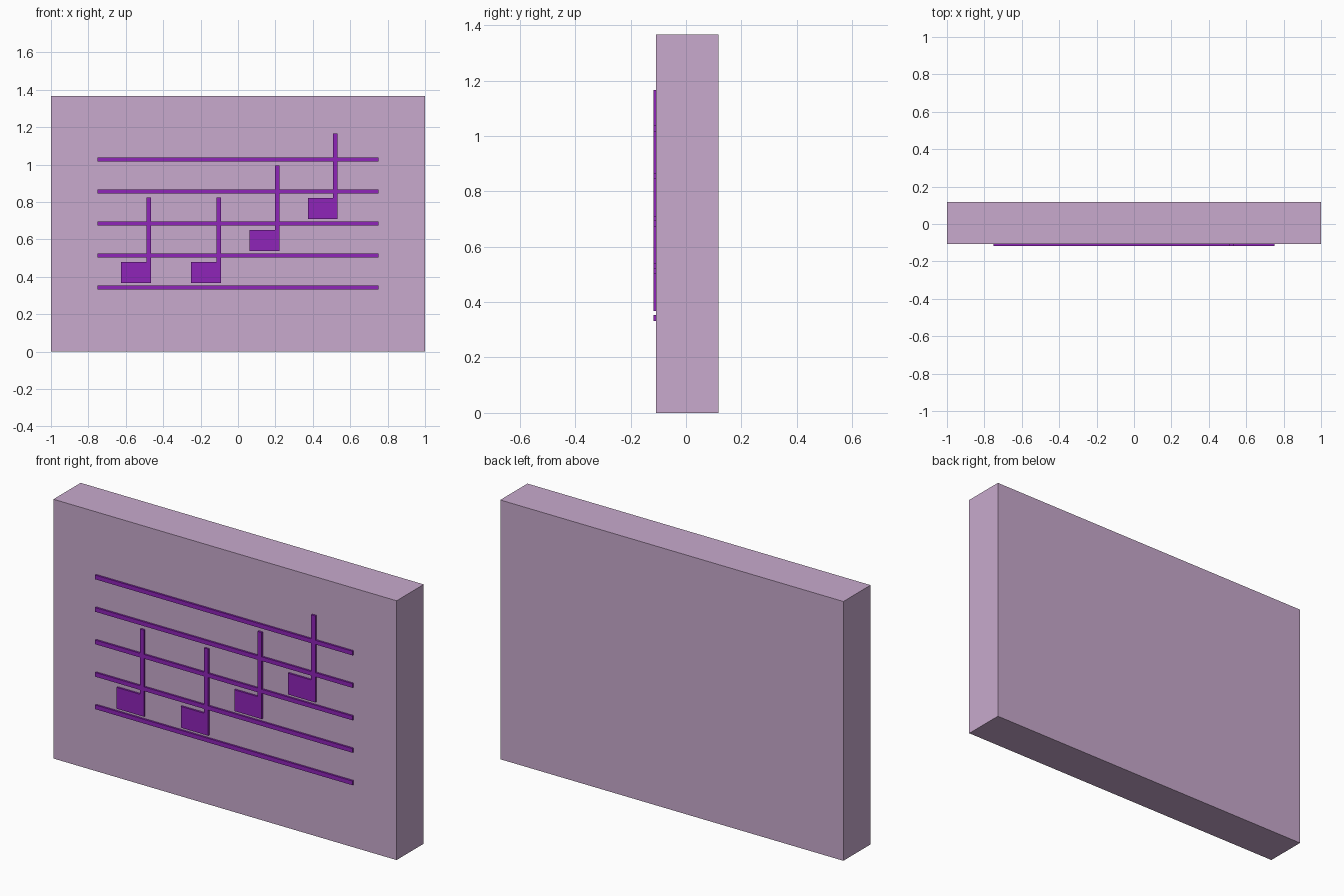
import bpy, bmesh

if "Cube" in bpy.data.objects:
    bpy.data.objects.remove(bpy.data.objects["Cube"])

def material(name, rgb):
    m = bpy.data.materials.new(name)
    m.diffuse_color = (*rgb, 1)
    m.use_nodes = True
    m.node_tree.nodes["Principled BSDF"].inputs["Base Color"].default_value = m.diffuse_color
    return m

BOARD = material("pale_lilac", (0.58, 0.40, 0.61))
INK = material("purple_ink", (0.275, 0.018, 0.48))
BACK, FACE, FRONT = 0.118, -0.108, -0.118   # board back, board face, raised face

def extrude(name, outline, y_front, y_back, mat):
    """Extrude an x/z outline from y_front back to y_back."""
    bm = bmesh.new()
    face = bm.faces.new([bm.verts.new((x, y_front, z)) for x, z in outline])
    ext = bmesh.ops.extrude_face_region(bm, geom=[face], use_keep_orig=True)
    verts = [g for g in ext["geom"] if isinstance(g, bmesh.types.BMVert)]
    bmesh.ops.translate(bm, verts=verts, vec=(0, y_back - y_front, 0))
    bmesh.ops.recalc_face_normals(bm, faces=bm.faces)
    mesh = bpy.data.meshes.new(name)
    bm.to_mesh(mesh)
    bm.free()
    mesh.materials.append(mat)
    ob = bpy.data.objects.new(name, mesh)
    bpy.context.collection.objects.link(ob)
    return ob

def rect(x0, x1, z0, z1):
    return [(x0, z0), (x1, z0), (x1, z1), (x0, z1)]

# Backing board
extrude("board", rect(-1, 1, 0, 1.366), FACE, BACK, BOARD)

# Five staff lines
STEP = 0.171
for i in range(5):
    z = 0.342 + i * STEP
    extrude(f"staff_line_{i + 1}", rect(-0.75, 0.75, z - 0.011, z + 0.011), FRONT, FACE, INK)

# Notes: square head with a stem rising along its right edge
for i, (x, row) in enumerate([(-0.545, 0), (-0.171, 0), (0.141, 1), (0.453, 2)]):
    z = 0.423 + row * STEP
    l, r, b, t = x - 0.08, x + 0.08, z - 0.056, z + 0.056
    outline = [(l, b), (r, b), (r, z + 0.4), (r - 0.024, z + 0.4), (r - 0.024, t), (l, t)]
    extrude(f"note_{i + 1}", outline, FRONT, FACE, INK)
